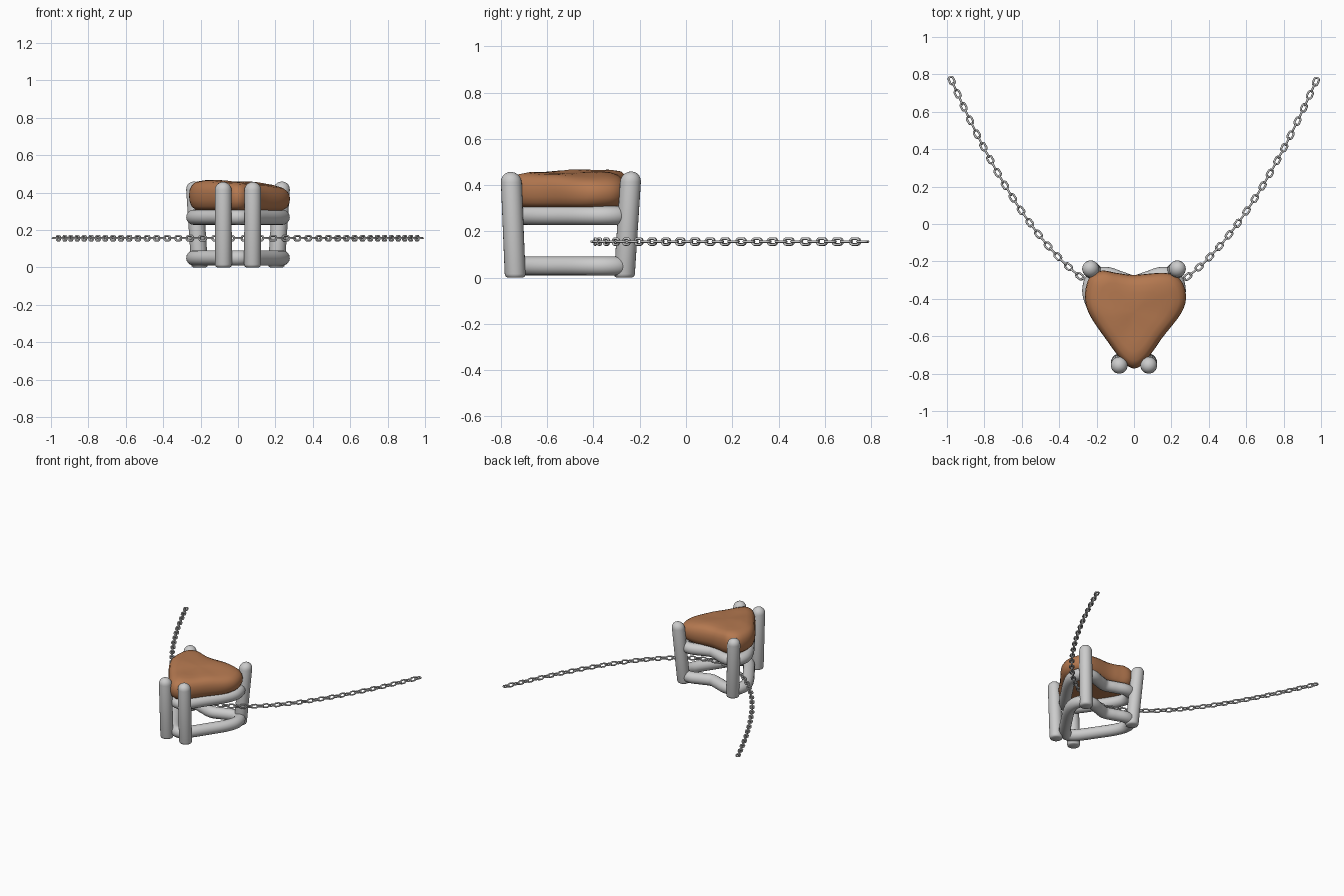
import bpy, bmesh, math
from mathutils import Vector, Matrix, noise

if "Cube" in bpy.data.objects:
    bpy.data.objects.remove(bpy.data.objects["Cube"])


def finish(name, bm, angle=60):
    bmesh.ops.recalc_face_normals(bm, faces=bm.faces)
    me = bpy.data.meshes.new(name)
    bm.to_mesh(me)
    bm.free()
    ob = bpy.data.objects.new(name, me)
    bpy.context.collection.objects.link(ob)
    bpy.ops.object.select_all(action='DESELECT')
    ob.select_set(True)
    bpy.context.view_layer.objects.active = ob
    bpy.ops.object.shade_smooth_by_angle(angle=math.radians(angle))
    return ob


def skin(bm, rings, loop=False):
    """Join equal rings of points with quads; cap the ends unless looped."""
    vs = [[bm.verts.new(p) for p in r] for r in rings]
    n = len(vs[0])
    for i in range(len(vs) if loop else len(vs) - 1):
        a, b = vs[i], vs[(i + 1) % len(vs)]
        for j in range(n):
            k = (j + 1) % n
            bm.faces.new((a[j], a[k], b[k], b[j]))
    if not loop:
        bm.faces.new(vs[0])
        bm.faces.new(vs[-1])


def smooth_loop(pts, steps):
    """Closed Catmull-Rom curve through 2D points."""
    out, n = [], len(pts)
    for i in range(n):
        p0, p1, p2, p3 = (Vector(pts[(i + k) % n]) for k in (-1, 0, 1, 2))
        for s in range(steps):
            t = s / steps
            out.append(0.5 * (2 * p1 + (p2 - p0) * t + (2 * p0 - 5 * p1 + 4 * p2 - p3) * t * t
                              + (3 * p1 - p0 - 3 * p2 + p3) * t ** 3))
    return out


def tube(bm, path, r, sides):
    """Closed tube around a path lying flat in xy."""
    rings, n = [], len(path)
    for i in range(n):
        t = (path[(i + 1) % n] - path[i - 1]).normalized()
        side, up = Vector((t.y, -t.x, 0)), Vector((0, 0, 1))
        rings.append([path[i] + r * (math.cos(a) * side + math.sin(a) * up)
                      for a in (2 * math.pi * j / sides for j in range(sides))])
    skin(bm, rings, loop=True)


# Stone: rounded heart outline stacked into a pebble
outline = smooth_loop([(0, -.772), (.06, -.735), (.15, -.61), (.25, -.48), (.278, -.39), (.25, -.30),
                       (.17, -.262), (0, -.272), (-.09, -.262), (-.175, -.25), (-.24, -.29),
                       (-.262, -.39), (-.235, -.49), (-.14, -.63), (-.06, -.735)], 6)
profile = [(.05, .305), (.4, .303), (.7, .302), (.86, .306), (.95, .325), (.99, .352), (1, .38),
           (.985, .405), (.94, .427), (.86, .443), (.7, .453), (.5, .458), (.25, .46), (.05, .46)]
centre = Vector((0, -.47))
rings = []
for s, z in profile:
    ring = []
    for p in outline:
        q = centre + (p - centre) * s
        top = max(0, (z - .3) / .16)
        h = z - .07 * q.x * top + .012 * top * noise.noise(Vector((q.x * 6, q.y * 6, z * 5)))
        ring.append(Vector((q.x, q.y, h)))
    rings.append(ring)
bm = bmesh.new()
skin(bm, rings)
stone = finish("stone", bm, 80)
mat = bpy.data.materials.new("stone_brown")
mat.diffuse_color = (.46, .19, .08, 1)
mat.use_nodes = True
mat.node_tree.nodes["Principled BSDF"].inputs["Base Color"].default_value = mat.diffuse_color
stone.data.materials.append(mat)

# Setting rails: two heart-shaped rings
half = [(.06, -.665), (.14, -.55), (.21, -.44), (.236, -.36), (.215, -.29), (.15, -.27), (.07, -.295)]
heart = [(0, -.71)] + half + [(0, -.315)] + [(-x, y) for x, y in reversed(half)]
for name, z in (("lower_rail", .05), ("upper_rail", .268)):
    bm = bmesh.new()
    tube(bm, [Vector((p.x, p.y, z)) for p in smooth_loop(heart, 6)], .041, 16)
    finish(name, bm)


# Prongs: leaning posts with domed tips
def prong(name, foot, tip, height, r=.045):
    prof = [(.75, 0), (.93, .005), (1, .016)]
    prof += [(math.cos(a), height - r + r * math.sin(a))
             for a in (math.radians(d) for d in (0, 18, 36, 54, 70, 83))]
    rings = []
    for s, z in prof:
        c = Vector(foot).lerp(Vector(tip), z / height)
        rings.append([(c.x + r * s * math.cos(a), c.y + r * s * math.sin(a), z)
                      for a in (2 * math.pi * j / 24 for j in range(24))])
    bm = bmesh.new()
    skin(bm, rings)
    finish(name, bm)


for sx, side in ((-1, "left"), (1, "right")):
    prong("front_prong_" + side, (.078 * sx, -.738), (.079 * sx, -.757), .457)
    prong("back_prong_" + side, (.205 * sx, -.267), (.235 * sx, -.237), .459)

# Chain: alternating oval links along a hanging curve
curve = [Vector((x, -.395 + 1.22 * abs(x) ** 1.9, .156)) for x in (-.982 + 1.964 * i / 800 for i in range(801))]
dist = [0]
for a, b in zip(curve, curve[1:]):
    dist.append(dist[-1] + (b - a).length)
count = 2 * round(dist[-1] / .08) + 1
link = []
for j in range(20):
    a = 2 * math.pi * j / 20
    link.append(Vector((math.cos(a) * .012 + math.copysign(.009, math.cos(a)), math.sin(a) * .013, 0)))
bm = bmesh.new()
k = 0
for i in range(count):
    d = .02 + (dist[-1] - .04) * i / (count - 1)
    while k < 799 and dist[k + 1] < d:
        k += 1
    t = curve[k + 1] - curve[k]
    m = (Matrix.Translation(curve[k]) @ Matrix.Rotation(math.atan2(t.y, t.x), 4, 'Z')
         @ Matrix.Rotation(math.pi / 2 * (i % 2), 4, 'X'))
    part = bmesh.new()
    tube(part, link, .0055, 8)
    part.transform(m)
    tmp = bpy.data.meshes.new("link")
    part.to_mesh(tmp)
    part.free()
    bm.from_mesh(tmp)
    bpy.data.meshes.remove(tmp)
finish("chain", bm)
